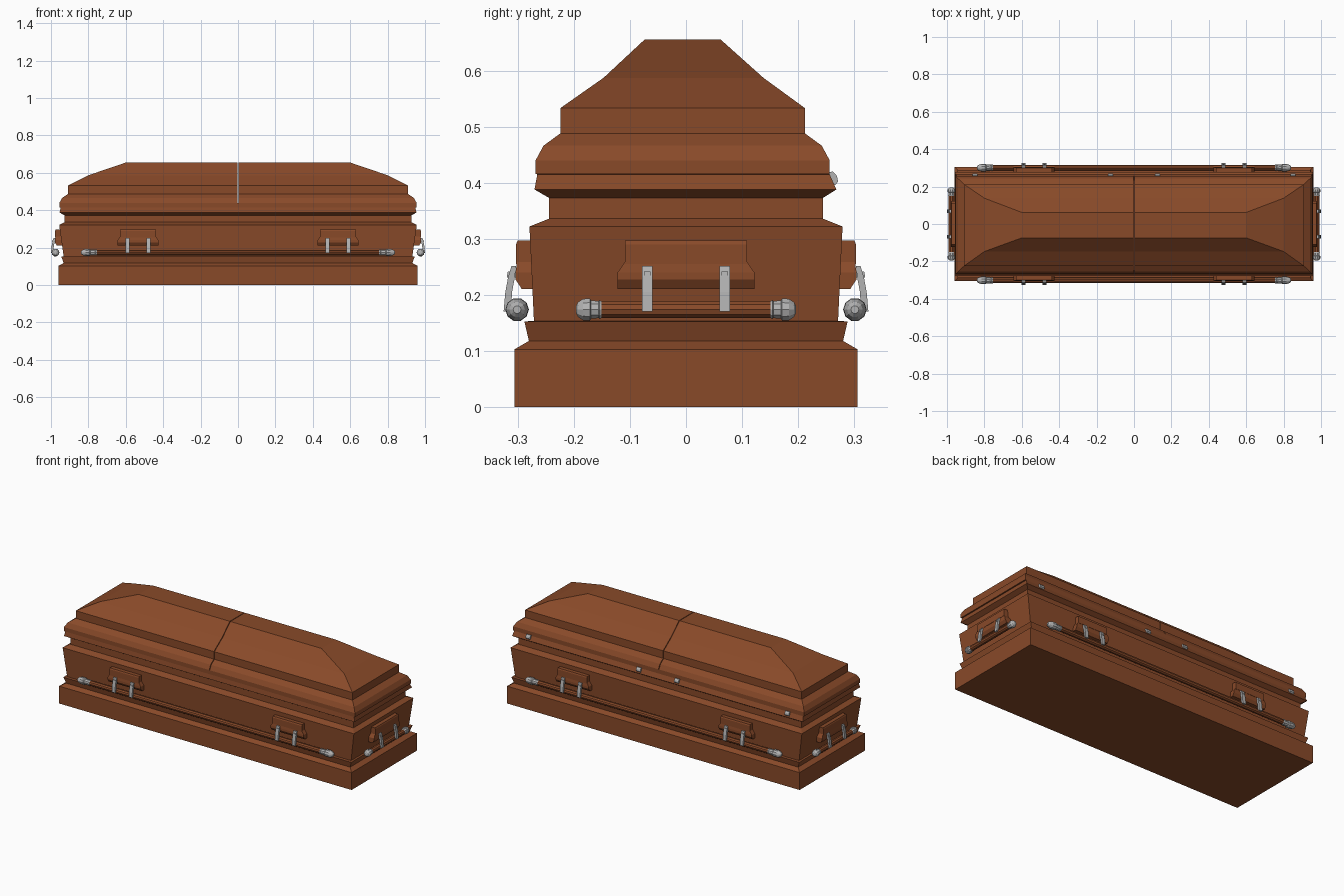
import bpy, bmesh, math

if "Cube" in bpy.data.objects:
    bpy.data.objects.remove(bpy.data.objects["Cube"])


def material(name, rgb):
    m = bpy.data.materials.new(name)
    m.diffuse_color = (*rgb, 1)
    m.use_nodes = True
    m.node_tree.nodes["Principled BSDF"].inputs["Base Color"].default_value = m.diffuse_color
    return m


WOOD = material("brown wood", (0.25, 0.068, 0.022))
METAL = material("grey metal", (0.45, 0.45, 0.45))


def skin(name, rings, mat, place=lambda p: p):
    """Closed solid through a list of equal-length rings, capped at both ends."""
    bm = bmesh.new()
    vs = [[bm.verts.new(place(p)) for p in r] for r in rings]
    n = len(rings[0])
    for a, b in zip(vs, vs[1:]):
        for i in range(n):
            j = (i + 1) % n
            bm.faces.new((a[i], a[j], b[j], b[i]))
    bm.faces.new(vs[0])
    bm.faces.new(vs[-1])
    bmesh.ops.recalc_face_normals(bm, faces=bm.faces)
    me = bpy.data.meshes.new(name)
    bm.to_mesh(me)
    bm.free()
    me.materials.append(mat)
    ob = bpy.data.objects.new(name, me)
    bpy.context.collection.objects.link(ob)
    return ob


def rect(x0, x1, y0, y1, z):
    return [(x0, y0, z), (x1, y0, z), (x1, y1, z), (x0, y1, z)]


# Casket body: plinth, ledge, flared wall and neck (half x, half y, z)
body = [(0.96, 0.306, 0), (0.96, 0.306, 0.103), (0.932, 0.28, 0.118),
        (0.945, 0.288, 0.153), (0.932, 0.271, 0.1535), (0.956, 0.279, 0.322),
        (0.928, 0.244, 0.336), (0.928, 0.244, 0.38)]
skin("body", [rect(-x, x, -y, y, z) for x, y, z in body], WOOD)

# Lid rim
rim = [(0.928, -0.244, 0.244, 0.373), (0.954, -0.270, 0.268, 0.388),
       (0.948, -0.265, 0.256, 0.415), (0.955, -0.268, 0.256, 0.416),
       (0.955, -0.268, 0.256, 0.44)]
skin("lid_rim", [rect(-x, x, a, b, z) for x, a, b, z in rim], WOOD)

# Two lid halves with a fine seam at the middle
lid = [(0.955, -0.268, 0.256, 0.44), (0.940, -0.254, 0.242, 0.466),
       (0.908, -0.224, 0.212, 0.488), (0.908, -0.224, 0.212, 0.533),
       (0.80, -0.147, 0.138, 0.587), (0.60, -0.074, 0.062, 0.655)]
for s, side in ((-1, "left"), (1, "right")):
    skin("lid_" + side, [rect(s * 0.002, s * x, a, b, z) for x, a, b, z in lid], WOOD)

# Hinge plates along the back of the lid
for x in (-0.85, -0.125, 0.125, 0.85):
    prof = [(0.25, 0.418), (0.262, 0.42), (0.269, 0.412), (0.271, 0.402), (0.266, 0.396), (0.25, 0.402)]
    skin("hinge", [[(x + d, y, z) for y, z in prof] for d in (-0.014, 0.014)], METAL)


def extrude(name, prof, u0, u1, mat, place):
    """Profile of (outward, z) points swept along the side."""
    skin(name, [[(u, d, z) for d, z in prof] for u in (u0, u1)], mat, place)


def lathe(name, rows, mat, place, n=10):
    """Turned part along the side at the bar axis, rows of (u, radius)."""
    ang = [2 * math.pi * i / n for i in range(n)]
    skin(name, [[(u, 0.301 + r * math.cos(a), 0.174 + r * math.sin(a)) for a in ang]
                for u, r in rows], mat, place)


def handle(name, place, length, tip, centres, half, arm_gap, arm_w):
    # Carrying bar and its end tips
    inner = length - tip
    lathe(name + "_bar", [(-inner - 0.005, 0.0155), (inner + 0.005, 0.0155)], WOOD, place)
    for s in (-1, 1):
        t = [(0, 0.016), (0.08, 0.0175), (0.1, 0.016), (0.4, 0.017), (0.45, 0.021),
             (0.72, 0.020), (0.92, 0.014), (1, 0.007)]
        lathe(name + "_tip", [(s * (inner + k * tip), r) for k, r in t], METAL, place)
    for c in centres:
        # Stepped mounting plate: upper block and flared lower lip
        extrude(name + "_plate", [(0.265, 0.297), (0.300, 0.297), (0.303, 0.29),
                                  (0.303, 0.255), (0.265, 0.25)],
                c - half, c + half, WOOD, place)
        w = half + 0.013
        lip = [(half, 0.301, 0.259), (w, 0.304, 0.240), (w, 0.304, 0.228), (w, 0.293, 0.211)]
        skin(name + "_lip", [[(c - h, 0.265, z), (c + h, 0.265, z), (c + h, d, z), (c - h, d, z)]
                             for h, d, z in lip], WOOD, place)
        # Curved arms with square bolts
        for s in (-1, 1):
            u = c + s * arm_gap
            arm = [(0.303, 0.252), (0.311, 0.252), (0.317, 0.232), (0.322, 0.205),
                   (0.325, 0.171), (0.312, 0.171), (0.310, 0.205), (0.305, 0.232)]
            extrude(name + "_arm", arm, u - arm_w, u + arm_w, METAL, place)
            extrude(name + "_bolt", [(0.300, 0.242), (0.3175, 0.242), (0.3195, 0.231), (0.300, 0.231)],
                    u - 0.006, u + 0.006, METAL, place)


# Handles on the long sides and on the two ends
for s in (-1, 1):
    handle("side_handle", lambda p, s=s: (p[0], s * p[1], p[2]),
           0.84, 0.085, (-0.535, 0.535), 0.096, 0.056, 0.0105)
    handle("end_handle", lambda p, s=s: (s * (p[1] + 0.675), p[0], p[2]),
           0.196, 0.045, (0,), 0.109, 0.069, 0.009)
